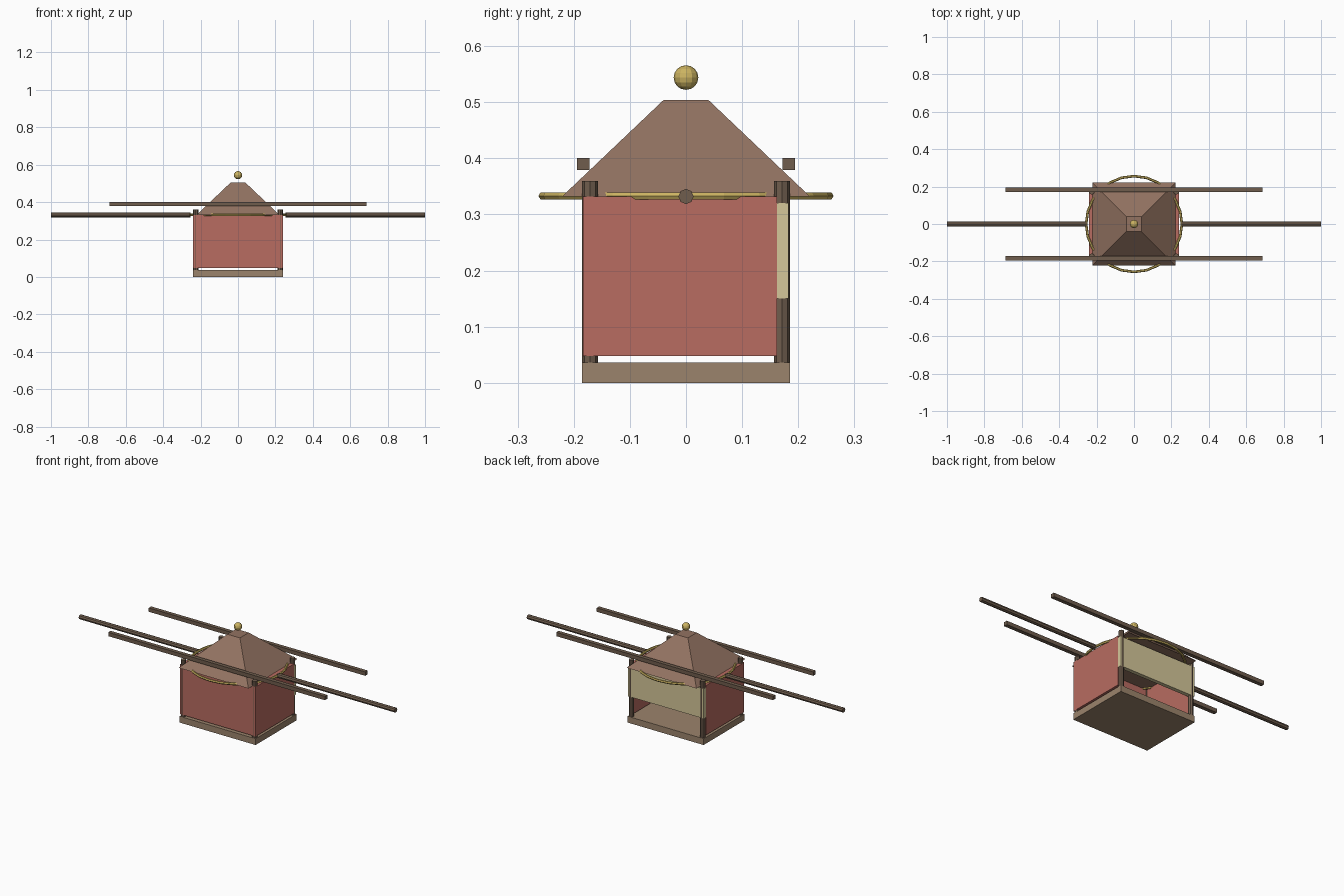
import bpy
from math import pi, sqrt

if "Cube" in bpy.data.objects:
    bpy.data.objects.remove(bpy.data.objects["Cube"])


def material(name, rgb):
    m = bpy.data.materials.new(name)
    m.diffuse_color = (*rgb, 1)
    m.use_nodes = True
    m.node_tree.nodes["Principled BSDF"].inputs["Base Color"].default_value = m.diffuse_color
    return m


WOOD = material("light_wood", (0.33, 0.23, 0.15))
DARK = material("dark_wood", (0.16, 0.11, 0.075))
ROOF = material("roof_brown", (0.29, 0.17, 0.12))
RED = material("red_cloth", (0.48, 0.15, 0.12))
STRAW = material("straw", (0.66, 0.57, 0.32))
GOLD = material("gold", (0.60, 0.45, 0.12))


def finish(name, mat):
    ob = bpy.context.object
    ob.name = name
    ob.data.materials.append(mat)
    return ob


def box(name, mat, x, y, z):
    """Box from (min, max) ranges on each axis."""
    r = (x, y, z)
    bpy.ops.mesh.primitive_cube_add(size=1, location=[(a + b) / 2 for a, b in r])
    bpy.context.object.scale = [b - a for a, b in r]
    bpy.ops.object.transform_apply(location=False, rotation=False, scale=True)
    return finish(name, mat)


def rod(name, mat, radius, length, loc, rot=(0, 0, 0)):
    bpy.ops.mesh.primitive_cylinder_add(vertices=8, radius=radius, depth=length,
                                        location=loc, rotation=rot)
    return finish(name, mat)


# Floor
box("floor", WOOD, (-0.241, 0.241), (-0.185, 0.185), (0, 0.036))

# Corner posts
for sx, sn in ((-1, "left"), (1, "right")):
    for sy, yn in ((-1, "front"), (1, "back")):
        rod(f"{yn}_{sn}_post", DARK, 0.014, 0.325, (sx * 0.226, sy * 0.171, 0.1975))

# Cloth walls on three sides, half-lowered blind at the back
box("front_wall", RED, (-0.24, 0.24), (-0.184, -0.162), (0.048, 0.332))
box("left_wall", RED, (-0.241, -0.219), (-0.162, 0.162), (0.048, 0.332))
box("right_wall", RED, (0.219, 0.241), (-0.162, 0.162), (0.048, 0.332))
box("back_blind", STRAW, (-0.24, 0.24), (0.161, 0.183), (0.15, 0.32))

# Hipped roof with flat top
bpy.ops.mesh.primitive_cone_add(vertices=4, radius1=0.221 * sqrt(2), radius2=0.04 * sqrt(2),
                                depth=0.172, location=(0, 0, 0.418), rotation=(0, 0, pi / 4))
finish("roof", ROOF)

# Ring around the eaves
bpy.ops.mesh.primitive_torus_add(major_segments=24, minor_segments=6, major_radius=0.256,
                                 minor_radius=0.007, location=(0, 0, 0.333))
finish("eave_ring", GOLD)

# Finial ball
bpy.ops.mesh.primitive_uv_sphere_add(segments=12, ring_count=8, radius=0.022,
                                     location=(0, 0, 0.544))
finish("finial", GOLD)

# Carrying poles at each end, and long side rails
for s, n in ((-1, "left"), (1, "right")):
    rod(f"{n}_carrying_pole", DARK, 0.0135, 0.745, (s * 0.6275, 0, 0.332), (0, pi / 2, 0))
for s, n in ((-1, "front"), (1, "back")):
    box(f"{n}_rail", DARK, (-0.686, 0.686), sorted((s * 0.172, s * 0.194)), (0.379, 0.401))
